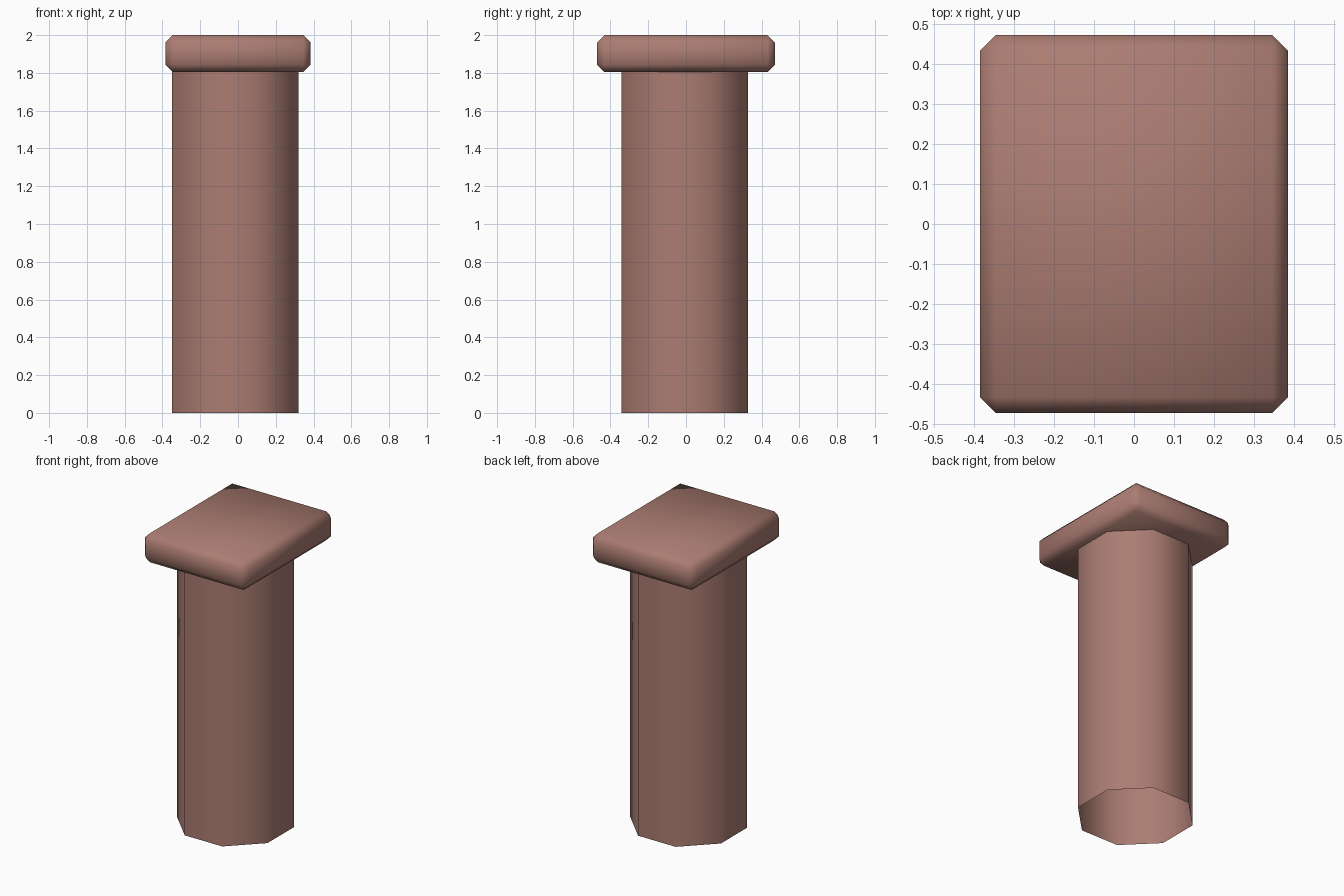
import bpy
import bmesh
from math import pi
from mathutils import Matrix

if "Cube" in bpy.data.objects:
    bpy.data.objects.remove(bpy.data.objects["Cube"])

clay = bpy.data.materials.new("dusty_red_brown")
clay.use_nodes = True
clay.diffuse_color = (0.41, 0.205, 0.17, 1)
clay.node_tree.nodes["Principled BSDF"].inputs["Base Color"].default_value = clay.diffuse_color


def add_part(name, bm, location):
    """Turn a bmesh into a fully smooth shaded object."""
    for face in bm.faces:
        face.smooth = True
    mesh = bpy.data.meshes.new(name)
    bm.to_mesh(mesh)
    bm.free()
    mesh.materials.append(clay)
    obj = bpy.data.objects.new(name, mesh)
    obj.location = location
    bpy.context.collection.objects.link(obj)
    return obj


# Shaft: hollow eight-sided tube, flats facing the axes, open at both ends
SHAFT_TOP = 1.81
APOTHEM = 0.335
bm = bmesh.new()
radius = APOTHEM / Matrix.Rotation(pi / 8, 2)[0][0]
bmesh.ops.create_cone(bm, cap_ends=False, segments=8, radius1=radius,
                      radius2=radius, depth=SHAFT_TOP,
                      matrix=Matrix.Rotation(pi / 8, 4, "Z"))
add_part("shaft", bm, (-0.015, -0.007, SHAFT_TOP / 2))

# Head: flat block with a single chamfer on every edge
HEAD_SIZE = (0.77, 0.944, 0.196)
bm = bmesh.new()
bmesh.ops.create_cube(bm, size=1, matrix=Matrix.Diagonal((*HEAD_SIZE, 1)))
bmesh.ops.bevel(bm, geom=bm.edges[:], offset=0.04, offset_type="OFFSET",
                segments=1, profile=0.5, affect="EDGES")
add_part("head", bm, (0, 0, 2 - HEAD_SIZE[2] / 2))
